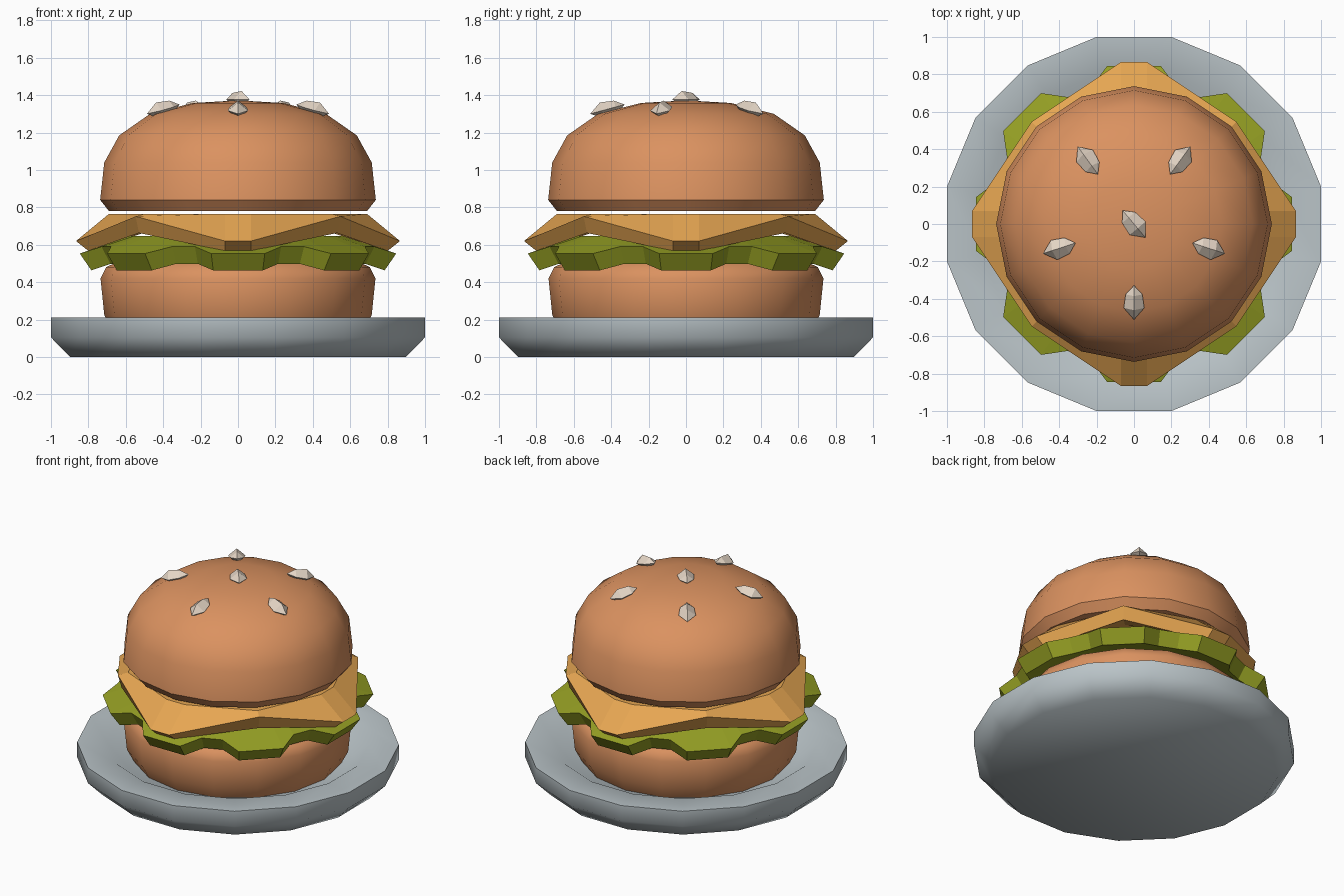
import bpy, bmesh
from math import sin, cos, pi, radians, atan
from mathutils import Matrix

if "Cube" in bpy.data.objects:
    bpy.data.objects.remove(bpy.data.objects["Cube"])


def material(name, rgb):
    m = bpy.data.materials.new(name)
    lin = [(c / 255 / 12.92) if c < 11 else ((c / 255 + 0.055) / 1.055) ** 2.4 for c in rgb]
    m.diffuse_color = (*lin, 1)
    m.use_nodes = True
    m.node_tree.nodes["Principled BSDF"].inputs["Base Color"].default_value = m.diffuse_color
    return m


BUN = material("toasted bun", (219, 146, 96))
CHEESE = material("orange cheese", (230, 166, 82))
LETTUCE = material("green lettuce", (150, 160, 36))
PLATE = material("grey plate", (186, 196, 200))
SEED = material("pale sesame", (228, 213, 197))


def loft(name, rings, mat, smooth=None, matrix=None):
    """Skin a list of rings; a ring of one point closes as a tip."""
    bm = bmesh.new()
    vs = [[bm.verts.new(p) for p in r] for r in rings]
    for a, b in zip(vs, vs[1:]):
        n = max(len(a), len(b))
        for i in range(n):
            j = (i + 1) % n
            if len(a) == 1:
                bm.faces.new((a[0], b[j], b[i]))
            elif len(b) == 1:
                bm.faces.new((a[i], a[j], b[0]))
            else:
                bm.faces.new((a[i], a[j], b[j], b[i]))
    for r in (vs[0], vs[-1]):
        if len(r) > 2:
            bm.faces.new(r)
    bmesh.ops.recalc_face_normals(bm, faces=bm.faces)
    me = bpy.data.meshes.new(name)
    bm.to_mesh(me)
    bm.free()
    me.materials.append(mat)
    ob = bpy.data.objects.new(name, me)
    bpy.context.collection.objects.link(ob)
    if matrix:
        ob.matrix_world = matrix
    if smooth:
        bpy.ops.object.select_all(action='DESELECT')
        ob.select_set(True)
        bpy.context.view_layer.objects.active = ob
        bpy.ops.object.shade_smooth_by_angle(angle=radians(smooth))
    return ob


def lathe(name, profile, mat, phase=0.0, smooth=40):
    rings = []
    for r, z in profile:
        if r == 0:
            rings.append([(0, 0, z)])
        else:
            rings.append([(r * cos(2 * pi * (i + phase) / 16),
                           r * sin(2 * pi * (i + phase) / 16), z) for i in range(16)])
    return loft(name, rings, mat, smooth)


# plate: flat base, rolled rim, sunken centre
lathe("plate", [(0.915, 0), (1.02, 0.105), (1.02, 0.212), (0.83, 0.212),
                (0.73, 0.14)], PLATE, phase=0.5, smooth=50)

# bun halves
lathe("bottom_bun", [(0.67, 0.14), (0.715, 0.225), (0.735, 0.42), (0.705, 0.48),
                     (0.60, 0.53)], BUN)
lathe("top_bun", [(0.69, 0.78), (0.737, 0.84), (0.715, 1.04), (0.635, 1.185),
                  (0.47, 1.30), (0.24, 1.358), (0, 1.372)], BUN)


# lettuce: eight drooping lobes with notches between
def lettuce_ring(lobe, notch):
    pts = []
    for k in range(8):
        for off, (r, z) in ((-9.6, lobe), (9.6, lobe), (17.5, notch), (27.5, notch)):
            a = radians(45 * k + off)
            pts.append((r * cos(a), r * sin(a), z))
    return pts


loft("lettuce", [lettuce_ring((0.56, 0.55), (0.56, 0.55)),
                 lettuce_ring((0.795, 0.463), (0.715, 0.498)),
                 lettuce_ring((0.858, 0.553), (0.765, 0.59)),
                 lettuce_ring((0.58, 0.648), (0.58, 0.648))], LETTUCE)


# cheese: square slice with cut, drooping corners
def cheese_ring(tip, half, tip_z, mid, mid_z):
    pts = []
    for k in range(4):
        c, s = cos(k * pi / 2), sin(k * pi / 2)
        for x, y, z in ((tip, -half, tip_z), (tip, half, tip_z), (mid, mid, mid_z)):
            pts.append((x * c - y * s, x * s + y * c, z))
    return pts


loft("cheese", [cheese_ring(0.62, 0.07, 0.675, 0.47, 0.675),
                cheese_ring(0.80, 0.07, 0.567, 0.53, 0.663),
                cheese_ring(0.866, 0.07, 0.62, 0.547, 0.752),
                cheese_ring(0.69, 0.07, 0.765, 0.50, 0.765)], CHEESE)


# sesame seeds: pointed, ridged lens shapes lying on the dome
def seed(name, matrix):
    def section(x, w, h):
        return [(x, -w, 0), (x, 0, h), (x, w, 0), (x, 0, -h)]
    loft(name, [[(-0.095, 0, 0)], section(-0.045, 0.045, 0.035),
                section(0.03, 0.055, 0.045), [(0.095, 0, 0)]], SEED, matrix=matrix)


seed("seed_centre", Matrix.Translation((0, 0, 1.377)) @ Matrix.Rotation(radians(-50), 4, 'Z'))
for k in range(5):
    seed("seed_%d" % (k + 1),
         Matrix.Rotation(radians(-90 + 72 * k), 4, 'Z')
         @ Matrix.Translation((0.42, 0, 1.325))
         @ Matrix.Rotation(atan(0.27), 4, 'Y'))
